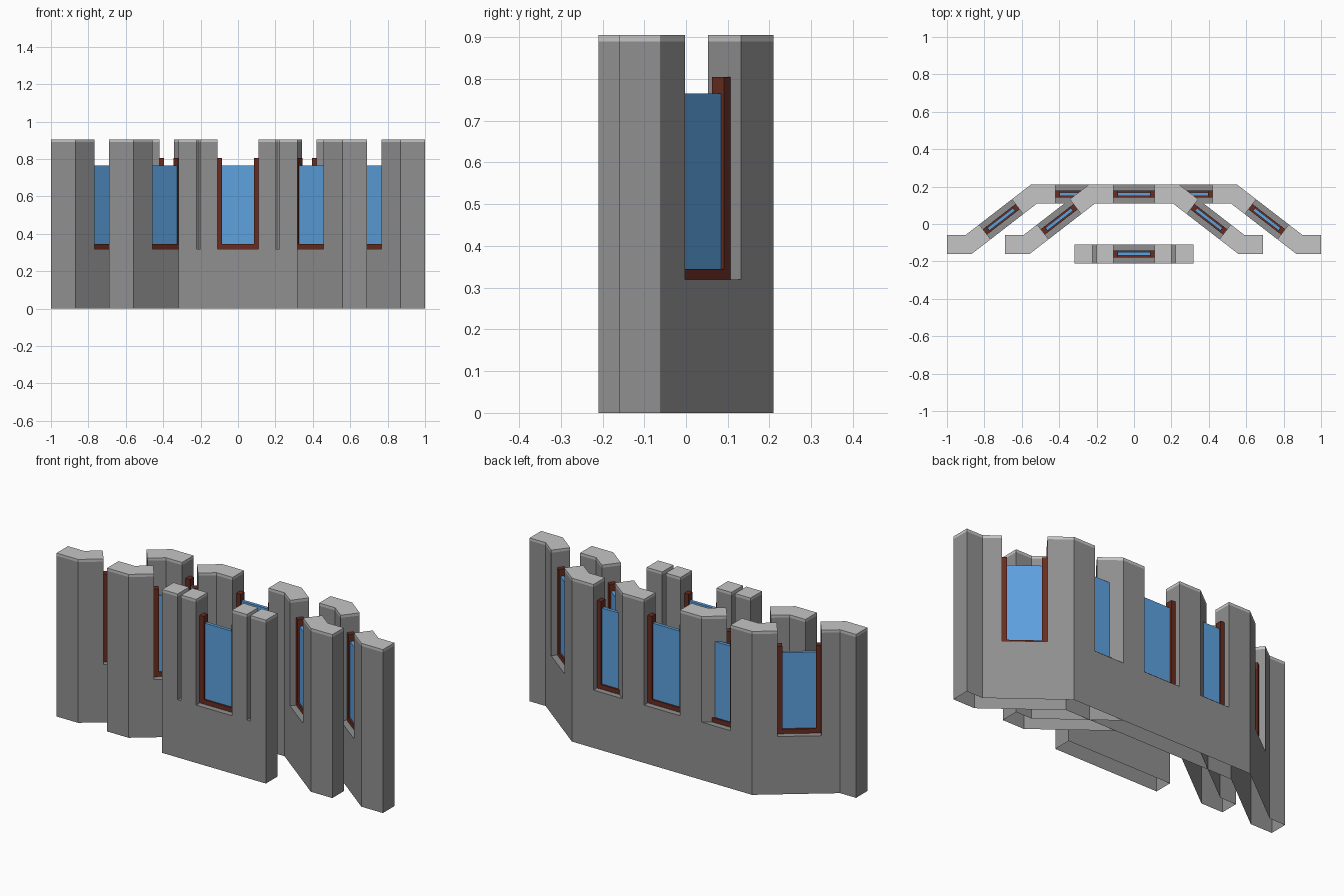
import bpy, bmesh, math
from mathutils import Vector

cube = bpy.data.objects.get("Cube")
if cube:
    bpy.data.objects.remove(cube, do_unlink=True)

THICK, SILL, CAP, TOP = 0.1, 0.32, 0.89, 0.905
OPENING = 0.22


def material(name, color):
    m = bpy.data.materials.new(name)
    m.use_nodes = True
    m.diffuse_color = (*color, 1)
    m.node_tree.nodes["Principled BSDF"].inputs["Base Color"].default_value = (*color, 1)
    return m


STONE = material("grey stone", (0.28, 0.28, 0.28))
COPING = material("pale coping", (0.56, 0.56, 0.56))
WOOD = material("dark red wood", (0.14, 0.026, 0.015))
GLASS = material("blue glass", (0.11, 0.36, 0.74))


def finish(name, bm, *mats):
    mesh = bpy.data.meshes.new(name)
    bm.to_mesh(mesh)
    bm.free()
    for m in mats:
        mesh.materials.append(m)
    ob = bpy.data.objects.new(name, mesh)
    bpy.context.collection.objects.link(ob)
    return ob


def stations(path, notches):
    """Cross-sections along a mitred path: (point, offset vector, tall after it)."""
    pts = [Vector(p) for p in path]
    dirs = [(b - a).normalized() for a, b in zip(pts, pts[1:])]
    norms = [Vector((-d.y, d.x)) for d in dirs]
    result = []
    for i, p in enumerate(pts):
        before, after = norms[max(i - 1, 0)], norms[min(i, len(norms) - 1)]
        mitre = (before + after).normalized()
        result.append((p, mitre * (THICK / 2 / mitre.dot(after)), True))
        if i < len(dirs):
            mid = (p + pts[i + 1]) / 2
            for offset, width in notches.get(i, []):
                for side, tall in ((-1, False), (1, True)):
                    q = mid + dirs[i] * (offset + side * width / 2)
                    result.append((q, norms[i] * THICK / 2, tall))
    return result


def wall(name, path, notches, ends=(True, True)):
    """Hollow wall, open below, with notches cut down to the sill height."""
    bm = bmesh.new()
    secs = stations(path, notches)

    def face(points, mat=0):
        f = bm.faces.new([bm.verts.new((p.x, p.y, z)) for p, z in points])
        f.material_index = mat

    def bands(a, b, low, high):
        levels = (0, SILL, CAP, TOP)
        for z0, z1 in zip(levels, levels[1:]):
            if z0 >= low and z1 <= high:
                face([(a, z0), (b, z0), (b, z1), (a, z1)], int(z0 == CAP))

    # long sides and tops
    for (p, o, tall), (q, r, _) in zip(secs, secs[1:]):
        h = TOP if tall else SILL
        bands(p - o, q - r, 0, h)
        bands(q + r, p + o, 0, h)
        face([(p - o, h), (q - r, h), (q + r, h), (p + o, h)], int(tall))
    # notch cheeks and wall ends
    for k, (p, o, tall) in enumerate(secs):
        if k in (0, len(secs) - 1):
            if ends[0 if k == 0 else 1]:
                bands(p - o, p + o, 0, TOP)
        elif tall != secs[k - 1][2]:
            bands(p - o, p + o, SILL, TOP)
    bmesh.ops.remove_doubles(bm, verts=bm.verts, dist=0.0005)
    bmesh.ops.recalc_face_normals(bm, faces=bm.faces)
    bmesh.ops.dissolve_limit(bm, angle_limit=0.01, verts=bm.verts,
                             edges=bm.edges, delimit={'MATERIAL'})
    return finish(name, bm, STONE, COPING)


def box(bm, x0, x1, depth, z0, z1):
    verts = bmesh.ops.create_cube(bm, size=1)["verts"]
    for v in verts:
        v.co = ((x0 + x1) / 2 + v.co.x * (x1 - x0), v.co.y * depth,
                (z0 + z1) / 2 + v.co.z * (z1 - z0))


def window(name, x, y, angle=0):
    """U-shaped wooden frame holding a pane."""
    half, bar = OPENING / 2, 0.025
    frame, pane = bmesh.new(), bmesh.new()
    box(frame, -half, half, 0.036, SILL, SILL + bar)
    for s in (-1, 1):
        box(frame, *sorted((s * half, s * (half - bar))), 0.036, SILL + bar, 0.805)
    box(pane, bar - half, half - bar, 0.018, SILL + bar, 0.765)
    for ob in (finish(name + "_frame", frame, WOOD), finish(name + "_pane", pane, GLASS)):
        ob.location = (x, y, 0)
        ob.rotation_euler.z = angle


# wing outline: foot, slanted run, then the back run
FOOT_Y, BACK_Y, SHIFT = -0.11, 0.16, 0.31
wing = [(-1, FOOT_Y), (-0.885, FOOT_Y), (-0.535, BACK_Y)]
slant = math.atan2(BACK_Y - FOOT_Y, 0.35)
single = [(0, OPENING)]

# outer wall
wall("outer_wall", wing + [(-x, y) for x, y in reversed(wing)],
     {1: single, 2: [(c, OPENING) for c in (-SHIFT, 0, SHIFT)], 3: single})

# inner wings, running into the back wall
inner = [(x + SHIFT, y) for x, y in wing] + [(-0.16, BACK_Y)]
wall("inner_wing_right", inner, {1: single}, (True, False))
wall("inner_wing_left", [(-x, y) for x, y in reversed(inner)], {1: single}, (False, True))

# front wall with a window opening and two narrow slits
wall("front_wall", [(-0.318, -0.16), (0.318, -0.16)],
     {0: [(-0.212, 0.022), (0, OPENING), (0.212, 0.022)]})

# windows
window("front_window", 0, -0.16)
window("back_window", 0, BACK_Y)
for s, side in ((-1, "right"), (1, "left")):
    window("back_window_" + side, s * SHIFT, BACK_Y)
    window("outer_window_" + side, s * 0.71, 0.025, -s * slant)
    window("inner_window_" + side, s * (0.71 - SHIFT), 0.025, -s * slant)
